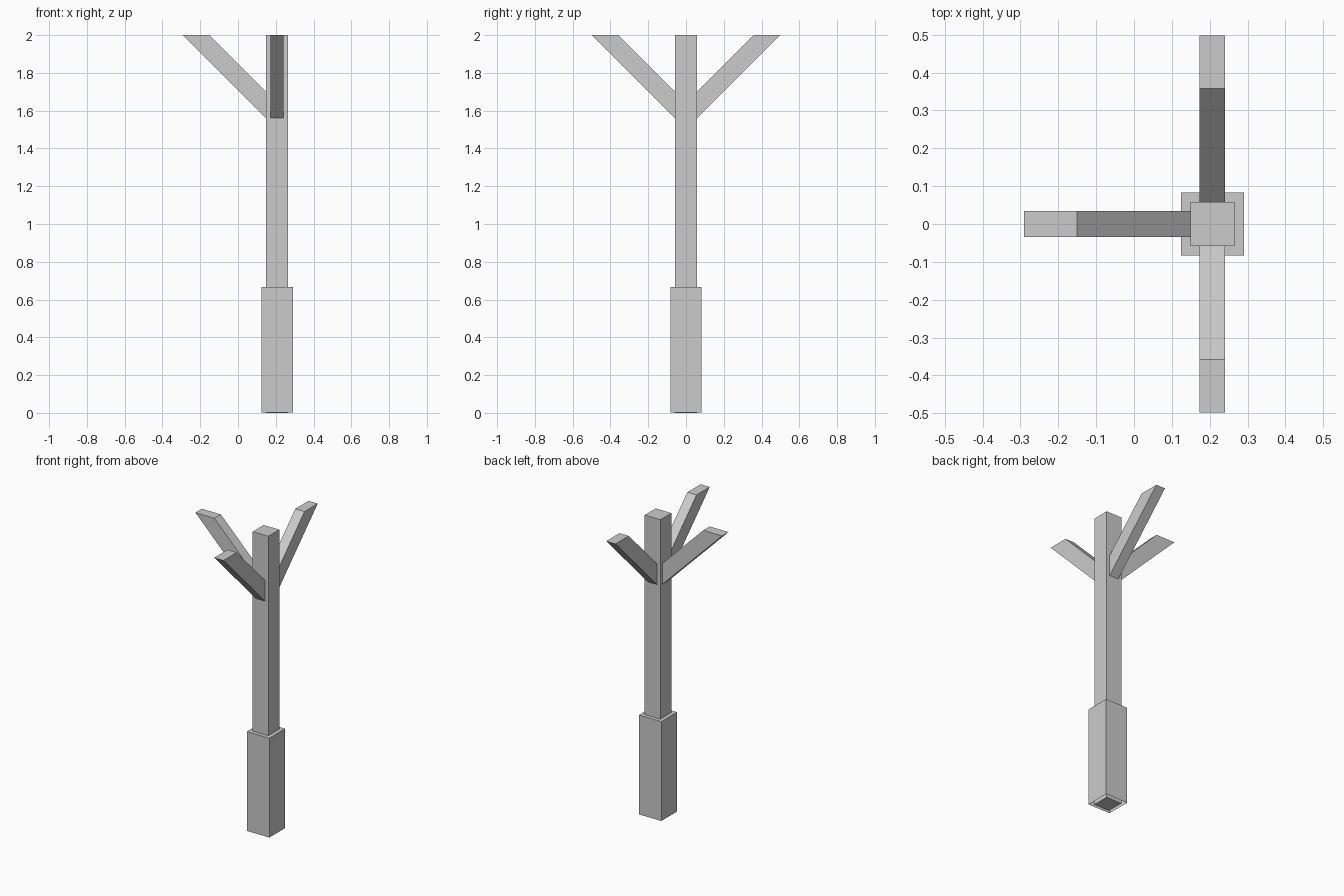
import bpy
import bmesh
from math import pi
from mathutils import Matrix, Vector

cube = bpy.data.objects.get("Cube")
if cube:
    bpy.data.objects.remove(cube, do_unlink=True)

grey = bpy.data.materials.new("light grey")
grey.use_nodes = True
grey.diffuse_color = (0.6, 0.6, 0.6, 1)
grey.node_tree.nodes["Principled BSDF"].inputs["Base Color"].default_value = (0.6, 0.6, 0.6, 1)

CENTRE_X = 0.207
TRUNK = 0.058      # half width of the trunk
SLEEVE = 0.083     # half width of the base sleeve
ARM = 0.034        # half width of a branch
TOP = 2.0


def finish(name, bm):
    bmesh.ops.recalc_face_normals(bm, faces=bm.faces)
    mesh = bpy.data.meshes.new(name)
    bm.to_mesh(mesh)
    bm.free()
    mesh.materials.append(grey)
    obj = bpy.data.objects.new(name, mesh)
    bpy.context.collection.objects.link(obj)
    obj.location.x = CENTRE_X
    return obj


def extrude_profile(bm, points, offset):
    face = bm.faces.new([bm.verts.new(p) for p in points])
    result = bmesh.ops.extrude_face_region(bm, geom=[face], use_keep_orig=True)
    verts = [g for g in result["geom"] if isinstance(g, bmesh.types.BMVert)]
    bmesh.ops.translate(bm, verts=verts, vec=offset)
    return face


def post(name, half, bottom, top, open_bottom=False):
    bm = bmesh.new()
    corners = [(-half, -half, bottom), (half, -half, bottom),
               (half, half, bottom), (-half, half, bottom)]
    base = extrude_profile(bm, corners, Vector((0, 0, top - bottom)))
    if open_bottom:
        bmesh.ops.delete(bm, geom=[base], context="FACES_ONLY")
    return finish(name, bm)


def branch(name, angle):
    # Slanted bar, cut upright at the trunk and level at the top
    low, high = 1.56, 1.70
    profile = [(TRUNK, low), (TRUNK + TOP - low, TOP),
               (TRUNK + TOP - high, TOP), (TRUNK, high)]
    bm = bmesh.new()
    extrude_profile(bm, [(x, -ARM, z) for x, z in profile], Vector((0, 2 * ARM, 0)))
    bmesh.ops.rotate(bm, verts=bm.verts, cent=(0, 0, 0),
                     matrix=Matrix.Rotation(angle, 3, "Z"))
    return finish(name, bm)


# Trunk, and the wider sleeve around its foot, open underneath
post("trunk", TRUNK, 0, TOP)
post("base_sleeve", SLEEVE, 0.003, 0.667, open_bottom=True)

# Three rising branches
for name, angle in (("back_branch", pi / 2), ("right_branch", pi), ("front_branch", -pi / 2)):
    branch(name, angle)
